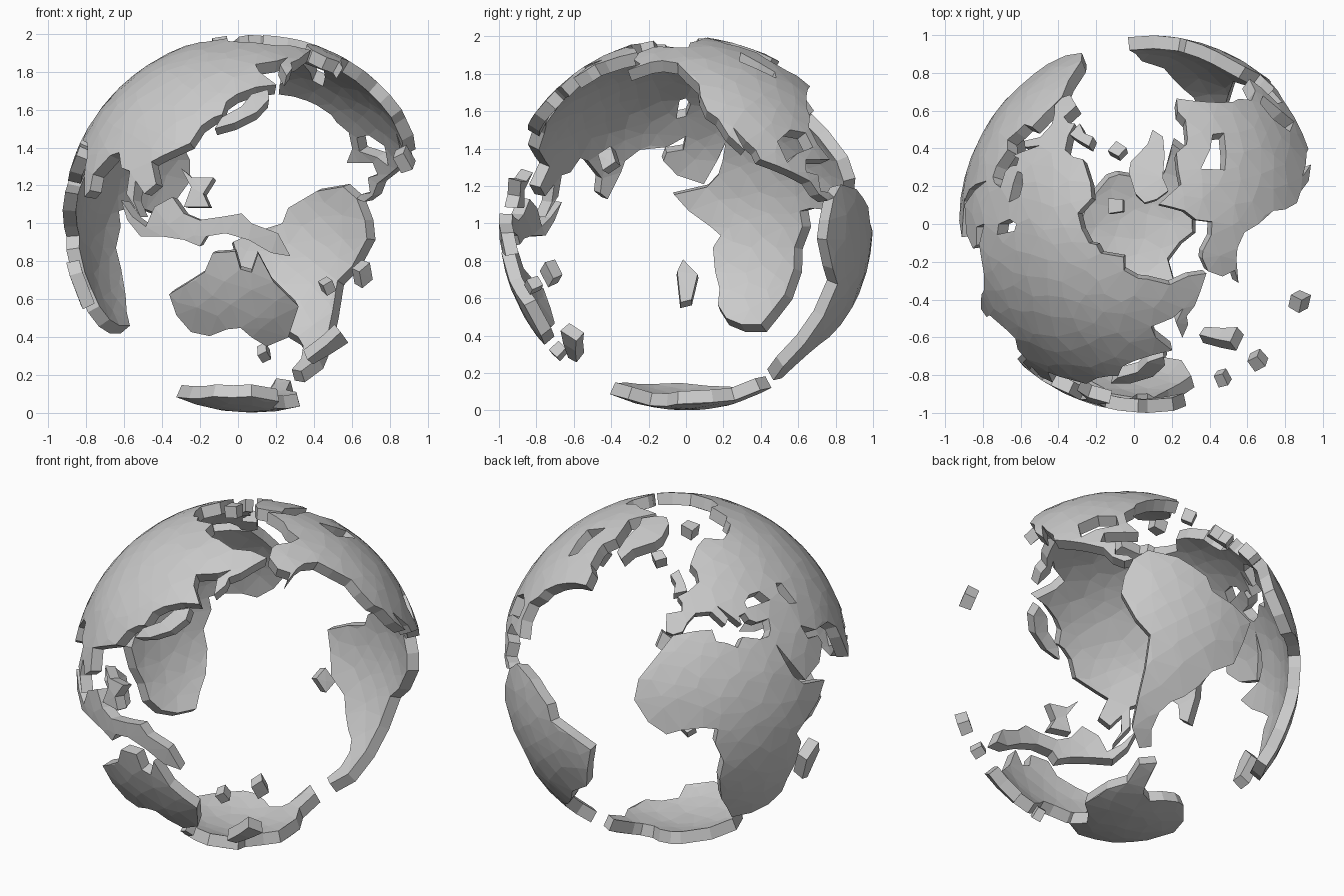
import bpy, bmesh, math, random
from mathutils import Vector
from mathutils.geometry import delaunay_2d_cdt

if "Cube" in bpy.data.objects:
    bpy.data.objects.remove(bpy.data.objects["Cube"])

random.seed(4)
CENTRE = Vector((0.072, 0, 1))
TURN = 130
THICK = 0.07


def on_sphere(lon, lat):
    a, b = math.radians(lon + TURN), math.radians(lat)
    return Vector((math.cos(b) * math.cos(a), math.cos(b) * math.sin(a), math.sin(b)))


# slightly uneven scatter of points that gives the land its flat facets
def jitter():
    return Vector([random.uniform(-.03, .03) for _ in range(3)])


SCATTER = [(on_sphere(i * 137.508, math.degrees(math.asin(1 - (2 * i + 1) / 1100)))
            + jitter()).normalized() for i in range(1100)]


def inside(p, loops):
    hit = False
    for loop in loops:
        for a, b in zip(loop, loop[1:] + loop[:1]):
            if (a.y > p.y) != (b.y > p.y):
                if p.x < a.x + (p.y - a.y) * (b.x - a.x) / (b.y - a.y):
                    hit = not hit
    return hit


def land(name, *outlines):
    """Curved plate from lon/lat outlines; the second and later ones are lakes."""
    rings = []
    for outline in outlines:
        pts = [on_sphere(*p) for p in outline]
        ring = []
        for a, b in zip(pts, pts[1:] + pts[:1]):
            n = max(1, round((b - a).length / 0.13))
            ring += [a.lerp(b, i / n).normalized() for i in range(n)]
        rings.append(ring)
    rot = sum(rings[0], Vector()).normalized().to_track_quat('Z', 'Y')
    inv = rot.inverted()

    def flat(p):
        q = inv @ p
        return Vector((q.x, q.y)) / max(1 + q.z, 0.01)

    loops = [[flat(p) for p in r] for r in rings]
    coast = [p for r in rings for p in r]
    verts, edges = [], []
    for loop in loops:
        s, n = len(verts), len(loop)
        verts += loop
        edges += [(s + i, s + (i + 1) % n) for i in range(n)]
    for p in SCATTER:
        if inside(flat(p), loops) and min((p - c).length for c in coast) > 0.06:
            verts.append(flat(p))
    vs, _, fs = delaunay_2d_cdt(verts, edges, [], 0, 1e-5)[:3]
    fs = [f for f in fs if inside(sum((vs[i] for i in f), Vector((0, 0))) / len(f), loops)]
    co = [rot @ (Vector((2 * v.x, 2 * v.y, 1 - v.length_squared)) / (1 + v.length_squared))
          for v in vs]
    me = bpy.data.meshes.new(name)
    bm = bmesh.new()
    bv = [bm.verts.new(c) for c in co]
    for f in fs:
        bm.faces.new([bv[i] for i in f])
    bmesh.ops.delete(bm, geom=[v for v in bm.verts if not v.link_faces], context='VERTS')
    # inner skin and side walls
    ext = bmesh.ops.extrude_face_region(bm, geom=bm.faces[:], use_keep_orig=True)
    for v in ext['geom']:
        if isinstance(v, bmesh.types.BMVert):
            v.co *= 1 - THICK
    bmesh.ops.recalc_face_normals(bm, faces=bm.faces[:])
    bm.to_mesh(me)
    bm.free()
    ob = bpy.data.objects.new(name, me)
    ob.location = CENTRE
    bpy.context.collection.objects.link(ob)


def islet(name, lon, lat, w, h):
    land(name, [(lon - w, lat + h * .3), (lon - w * .2, lat - h),
                (lon + w, lat - h * .3), (lon + w * .2, lat + h)])


# Eurasia, northern then southern coast, with two inland seas
north = [(-9, 37), (-9, 43), (-2, 44), (-2, 47), (-4, 49), (2, 51), (8, 54), (8, 58),
         (5, 61), (14, 68), (25, 71), (41, 68), (54, 69.5), (68, 71), (72, 73), (82, 73),
         (104, 77.5), (113, 74), (130, 73), (140, 73), (160, 70), (178, 69.5), (190, 66),
         (178, 63), (170, 60), (163, 58), (162, 55), (157, 51), (156, 57), (163, 61),
         (155, 59), (142, 57), (144, 53), (151, 47)]
south = [(142, 46), (134, 43), (130, 40), (129, 35), (126, 34), (122, 31), (119, 25), (110, 21),
         (106, 19), (109, 12), (105, 9), (101, 13), (101, 7),
         (104, 2), (98, 9), (98, 16), (94, 17), (91, 22), (87, 21), (80, 15), (80, 10), (77, 8),
         (73, 17), (72, 21), (67, 25), (57, 26), (50, 30), (51, 25), (57, 24), (58, 21), (53, 16),
         (44, 13), (39, 21), (35, 28), (33, 31), (35, 33), (36, 36.5), (30, 36.5), (27, 38),
         (26, 40.5), (23, 40), (23, 37), (20, 40), (14, 45), (18, 40), (16, 38), (11, 43),
         (4, 43), (0, 40), (-2, 37), (-6, 36)]
land("eurasia", north + south,
     [(50, 46), (53, 45), (54, 37), (50, 38), (48, 43)],
     [(28, 44), (32, 46), (38, 46), (41, 42), (33, 42), (28, 42)])

land("africa", [(-6, 35.8), (3, 37), (10, 37), (11, 33), (15, 32), (19, 30), (22, 33), (29, 31),
                (33, 31), (35, 28), (37, 21), (39, 16), (43, 12), (54, 9.5), (49, 4), (42, -1),
                (38.5, -4), (41, -8), (40, -16), (38, -22), (38, -28), (34, -33), (27, -35.5),
                (18, -35.5), (15, -30), (11.5, -24), (10, -15), (11, -8), (8, -1), (9, 4),
                (4, 5), (-3, 4.5), (-8, 3), (-14, 7), (-19, 14), (-18, 21), (-11, 30)])

# North America with its big northern bay and southern gulf
land("north_america", [
    (-168, 66), (-162, 70), (-156, 71), (-140, 70), (-128, 70), (-125, 75), (-110, 78), (-95, 81),
    (-70, 83), (-78, 77), (-80, 74), (-70, 71), (-62, 66), (-66, 62), (-65, 60), (-60, 54),
    (-55, 52), (-53, 47), (-60, 46), (-66, 44), (-70, 42), (-75, 38), (-76, 35), (-80, 31),
    (-79, 25), (-75, 20), (-80, 20),
    (-87, 20), (-88, 16), (-83, 15), (-83, 10), (-79, 9.5), (-77, 8), (-80, 7), (-84, 9),
    (-87, 13), (-94, 16), (-105, 20), (-106, 23), (-109, 26), (-113, 31), (-110, 23), (-115, 28),
    (-118, 34), (-122, 37), (-124, 43), (-124, 48), (-130, 54), (-135, 59), (-145, 60.5),
    (-152, 59.5), (-163, 55), (-158, 58.5), (-165, 61)],
     [(-95, 60), (-84, 66), (-80, 59), (-76, 54), (-80, 51), (-88, 56)],
     [(-83, 29), (-90, 30), (-97, 26), (-95, 19), (-90, 22), (-82, 24)])

land("south_america", [(-77, 8), (-72, 12), (-62, 10.5), (-52, 5), (-50, 0), (-42, -2.5),
                       (-34, -6), (-36, -14), (-38, -22), (-46, -27), (-50, -33), (-55, -37.5),
                       (-60, -40), (-64, -44), (-66, -50), (-64, -56), (-71, -57), (-76, -50),
                       (-74, -40), (-72, -30), (-71, -19), (-76, -14), (-81, -5), (-80, 1)])

land("australia", [(112, -22), (118, -19), (125, -15), (128, -9), (135, -8.5), (136.5, -14),
                   (140, -15), (142, -9), (147, -18), (156, -26), (154, -37), (146, -40.5),
                   (140, -37), (136, -33.5), (131, -34), (124, -36.5), (117, -35), (113, -29)])

land("antarctica", [(0, -70), (30, -69), (55, -66.5), (80, -67.5), (110, -66), (140, -66),
                    (165, -70), (170, -77), (-160, -78), (-140, -75), (-100, -73), (-77, -71),
                    (-69, -63), (-57, -61.5), (-58, -72), (-55, -75), (-40, -77), (-25, -74),
                    (-10, -71)])

land("greenland", [(-72, 78), (-60, 82), (-32, 83.5), (-18, 80), (-20, 73), (-25, 70), (-40, 65),
                   (-43, 60), (-50, 62), (-54, 68), (-58, 75)])

# larger islands
land("tropical_islands", [(96, 7), (101, 2), (106, -1), (109, 5), (115, 8), (119, 3), (124, 1),
                          (131, 2), (137, 3), (140, 0), (148, -3), (152, -10), (146, -9),
                          (139, -5), (132, -3), (126, -4), (124, -7), (119, -5), (112, -4),
                          (104, -4), (99, 1)])
land("philippines", [(117, 17), (121, 14), (128, 14), (125, 9), (127, 5), (119, 5), (121, 11)])
land("japan", [(127, 30), (129, 34), (136, 38), (140, 43), (147, 45), (147, 41), (142, 36),
               (134, 32)])
land("madagascar", [(46, -17), (51, -12), (53, -16), (52, -27), (48, -26)])
land("britain", [(-6, 50), (1, 51), (0, 54), (-3, 59), (-8, 57), (-5, 54)])
land("new_zealand", [(165, -46), (169, -48), (176, -43), (181, -39), (175, -35), (171, -40)])

# small islands
for name, lon, lat, w, h in [("iceland", -18, 64.5, 6.5, 2.5), ("svalbard", 20, 78.5, 15, 3),
                             ("hawaii", -157, 20.5, 3.5, 4), ("fiji", 179, -16, 3, 4),
                             ("new_caledonia", 166, -20, 2.5, 2.5), ("tasmania", 145.5, -45, 3, 2.5)]:
    islet(name, lon, lat, w, h)
